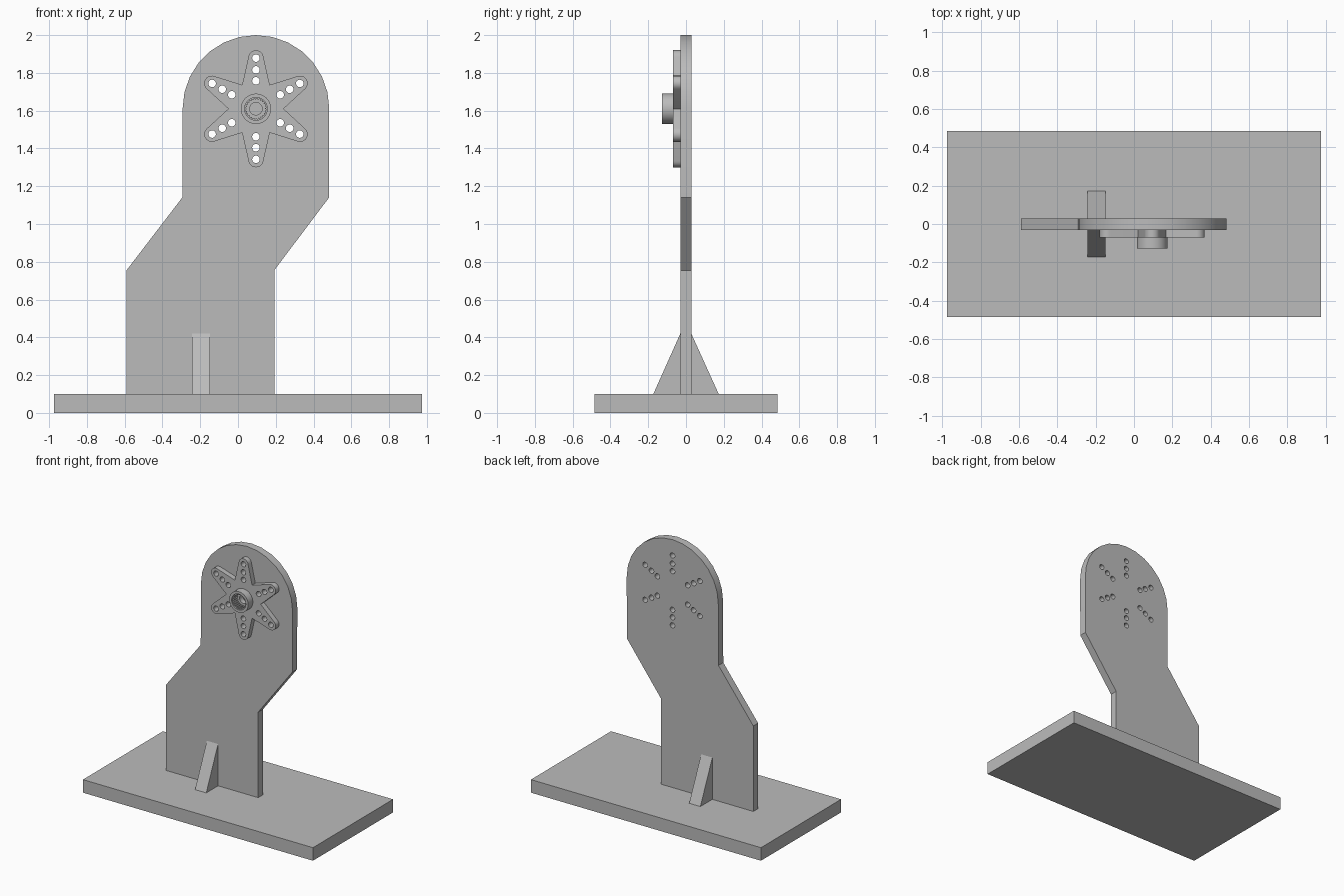
import bpy, bmesh, math

if "Cube" in bpy.data.objects:
    bpy.data.objects.remove(bpy.data.objects["Cube"])

grey = bpy.data.materials.new("plain grey")
grey.diffuse_color = (0.5, 0.5, 0.5, 1)
grey.use_nodes = True
grey.node_tree.nodes["Principled BSDF"].inputs["Base Color"].default_value = grey.diffuse_color

CX, CZ = 0.095, 1.61          # centre of the rounded head and the star horn


def finish(name, bm):
    bmesh.ops.recalc_face_normals(bm, faces=bm.faces)
    me = bpy.data.meshes.new(name)
    bm.to_mesh(me)
    bm.free()
    me.materials.append(grey)
    ob = bpy.data.objects.new(name, me)
    bpy.context.collection.objects.link(ob)
    return ob


def add_prism(bm, a, b):
    """Closed solid between two matching point loops."""
    va, vb = [bm.verts.new(p) for p in a], [bm.verts.new(p) for p in b]
    n = len(a)
    bm.faces.new(va)
    bm.faces.new(vb[::-1])
    for i in range(n):
        j = (i + 1) % n
        bm.faces.new((va[i], vb[i], vb[j], va[j]))


def prism_y(bm, pts, y0, y1):
    add_prism(bm, [(x, y0, z) for x, z in pts], [(x, y1, z) for x, z in pts])


def polar(r, deg, cx=CX, cz=CZ):
    t = math.radians(deg)
    return (cx + r * math.cos(t), cz + r * math.sin(t))


def circle(r, n, cx=CX, cz=CZ):
    return [polar(r, 360 * i / n, cx, cz) for i in range(n)]


def active(ob):
    bpy.ops.object.select_all(action='DESELECT')
    ob.select_set(True)
    bpy.context.view_layer.objects.active = ob


def cut(ob, cutter):
    active(ob)
    mod = ob.modifiers.new("holes", 'BOOLEAN')
    mod.operation, mod.solver, mod.object = 'DIFFERENCE', 'EXACT', cutter
    bpy.ops.object.modifier_apply(modifier=mod.name)


def smooth(ob):
    active(ob)
    bpy.ops.object.shade_smooth_by_angle(angle=math.radians(30))


# Base slab
bm = bmesh.new()
prism_y(bm, [(-0.975, 0), (0.975, 0), (0.975, 0.1), (-0.975, 0.1)], -0.485, 0.485)
finish("base_slab", bm)

# Cranked upright plate with rounded head
pts = [(-0.59, 0.1), (0.192, 0.1), (0.192, 0.755), (0.482, 1.14)]
pts += [polar(0.388, 180 * i / 14) for i in range(15)]
pts += [(-0.295, 1.14), (-0.59, 0.755)]
pts = [(x, z + 0.002 if z > 1.5 else z) for x, z in pts]
bm = bmesh.new()
prism_y(bm, pts, -0.03, 0.028)
plate = finish("upright_plate", bm)

# Triangular gussets, front and back
for name, s, y in (("front_gusset", -1, -0.03), ("back_gusset", 1, 0.028)):
    tri = [(y, 0.1), (s * 0.173, 0.1), (y, 0.42)]
    bm = bmesh.new()
    add_prism(bm, [(-0.243, a, b) for a, b in tri], [(-0.148, a, b) for a, b in tri])
    finish(name, bm)

# Six-armed star horn with rounded tips
outline = []
for k in range(6):
    a = 90 + 60 * k
    tx, tz = polar(0.27, a)
    outline += [polar(0.04, a + d, tx, tz) for d in range(-80, 81, 16)]
    outline.append(polar(0.146, a + 30))
bm = bmesh.new()
prism_y(bm, outline, -0.07, -0.03)
star = finish("star_horn", bm)

# Screw holes through star and plate
bm = bmesh.new()
for k in range(6):
    for r in (0.148, 0.206, 0.268):
        x, z = polar(r, 90 + 60 * k)
        prism_y(bm, circle(0.02, 20, x, z), -0.2, 0.2)
screw_cutter = finish("screw_hole_cutter", bm)
cut(plate, screw_cutter)
cut(star, screw_cutter)

# Centre bore in the star only
bm = bmesh.new()
prism_y(bm, circle(0.033, 32), -0.2, 0.2)
bore_cutter = finish("bore_cutter", bm)
cut(star, bore_cutter)
for c in (screw_cutter, bore_cutter):
    bpy.data.objects.remove(c)

# Splined hub ring: (radius, y, tooth depth) loops bridged round
N = 96
loops = []
bm = bmesh.new()
for r, y, tooth in ((0.08, -0.07, 0), (0.08, -0.127, 0), (0.06, -0.127, 0),
                    (0.06, -0.118, 0), (0.055, -0.118, 0.006), (0.055, -0.07, 0.006)):
    loop = []
    for i in range(N):
        x, z = polar(r - (tooth if i % 4 < 2 else 0), 360 * i / N)
        loop.append(bm.verts.new((x, y, z)))
    loops.append(loop)
for a, b in zip(loops, loops[1:] + loops[:1]):
    for i in range(N):
        j = (i + 1) % N
        bm.faces.new((a[i], a[j], b[j], b[i]))
hub = finish("splined_hub", bm)

for ob in (plate, star, hub):
    smooth(ob)
